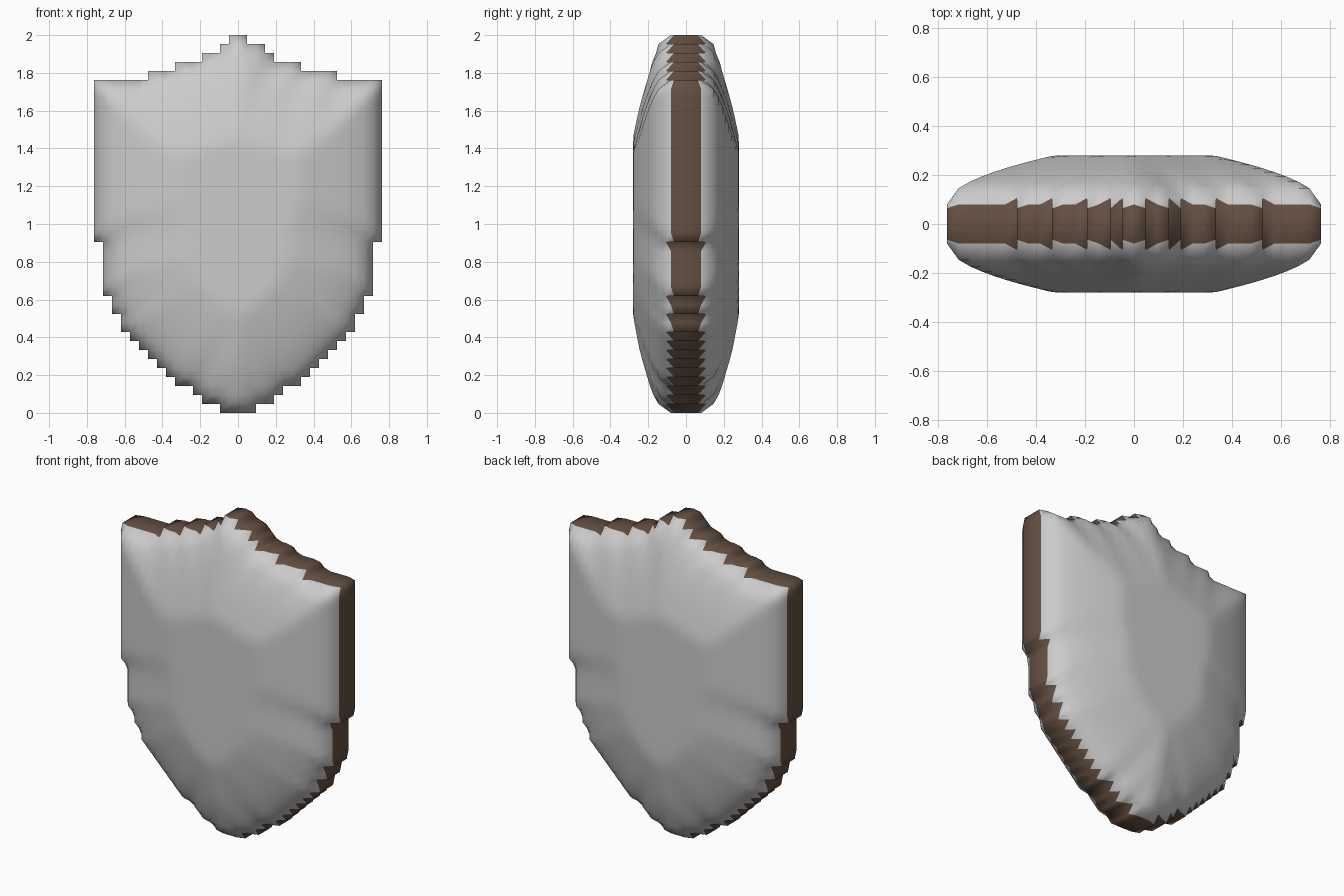
import bpy, bmesh, math

if "Cube" in bpy.data.objects:
    bpy.data.objects.remove(bpy.data.objects["Cube"])

CELL = 2 / 42
RIM, BULGE, REACH = 0.08, 0.20, 0.44

# stepped silhouette: (left, right) cell limits for each row, bottom to top
halves = [2, 4, 5, 7, 8, 9, 10, 11, 12, 13, 13, 14, 14] + [15] * 6 + [16] * 18
rows = [(-h, h) for h in halves]
rows += [(-10, 11), (-7, 7), (-4, 4), (-2, 3), (-1, 1)]
cells = {(i, r) for r, (a, b) in enumerate(rows) for i in range(a, b)}


def touching(i, j):
    return sum((i - a, j - b) in cells for a in (0, 1) for b in (0, 1))


points = {(i + a, j + b) for i, j in cells for a in (0, 1) for b in (0, 1)}
edge = [p for p in points if touching(*p) < 4]


def depth(i, j):
    """Half thickness, rounding up from the rim to a flat middle."""
    n = touching(i, j)
    if n < 4:
        return {1: 0.064, 2: RIM, 3: 0.106}[n]
    d = min(math.hypot(i - a, j - b) for a, b in edge) * CELL
    return RIM + BULGE * math.sqrt(min(1, d / REACH))


# front and back faces
bm = bmesh.new()
front, back = {}, {}
for p in sorted(points):
    x, z, y = p[0] * CELL, p[1] * CELL, depth(*p)
    front[p] = bm.verts.new((x, -y, z))
    back[p] = bm.verts.new((x, y, z))
for i, j in sorted(cells):
    ring = [(i, j), (i + 1, j), (i + 1, j + 1), (i, j + 1)]
    bm.faces.new([front[p] for p in ring])
    bm.faces.new([back[p] for p in reversed(ring)])
    # brown rim wall wherever the neighbouring cell is empty
    for k, (dx, dz) in enumerate([(0, -1), (1, 0), (0, 1), (-1, 0)]):
        if (i + dx, j + dz) not in cells:
            p, q = ring[k], ring[(k + 1) % 4]
            wall = bm.faces.new((front[q], front[p], back[p], back[q]))
            wall.material_index = 1
bmesh.ops.recalc_face_normals(bm, faces=bm.faces[:])
for f in bm.faces:
    f.smooth = True

mesh = bpy.data.meshes.new("shield")
bm.to_mesh(mesh)
bm.free()
grey = bpy.data.materials.new("grey_face")
grey.diffuse_color = (0.8, 0.8, 0.8, 1)
grey.use_nodes = True
grey.node_tree.nodes["Principled BSDF"].inputs["Base Color"].default_value = grey.diffuse_color
brown = bpy.data.materials.new("brown_rim")
brown.diffuse_color = (0.13, 0.08, 0.055, 1)
brown.use_nodes = True
brown.node_tree.nodes["Principled BSDF"].inputs["Base Color"].default_value = brown.diffuse_color
mesh.materials.append(grey)
mesh.materials.append(brown)
shield = bpy.data.objects.new("shield", mesh)
bpy.context.collection.objects.link(shield)
